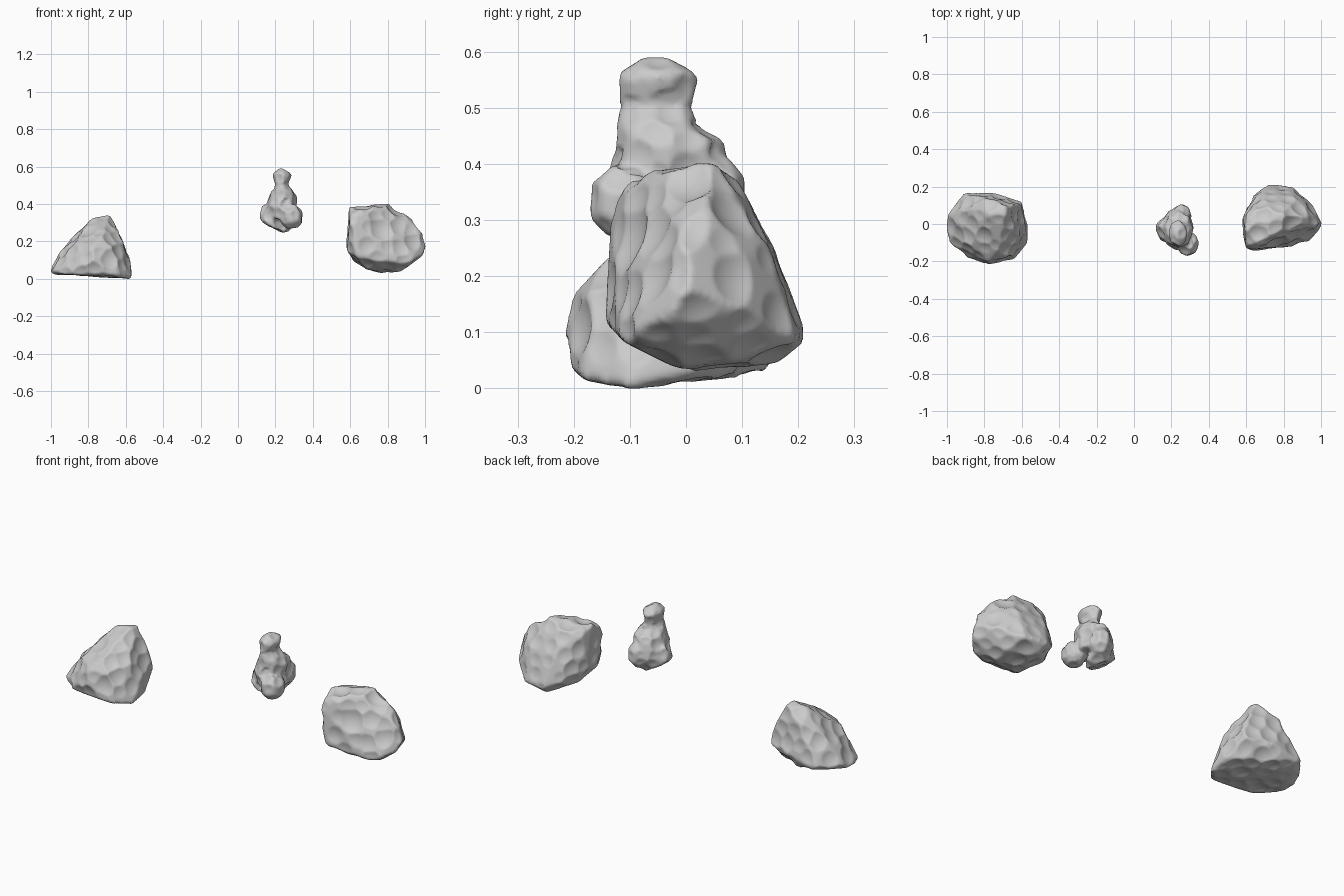
import bpy, bmesh, math, random
from mathutils import Vector

if "Cube" in bpy.data.objects:
    bpy.data.objects.remove(bpy.data.objects["Cube"])

VOXEL = 0.007


def add_hull(bm, points):
    """Closed convex lump around the points."""
    part = bmesh.new()
    for p in points:
        part.verts.new(p)
    res = bmesh.ops.convex_hull(part, input=part.verts[:])
    junk = list({g for g in res["geom_interior"] + res["geom_unused"]
                 if isinstance(g, bmesh.types.BMVert)})
    bmesh.ops.delete(part, geom=junk, context='VERTS')
    bmesh.ops.recalc_face_normals(part, faces=part.faces[:])
    tmp = bpy.data.meshes.new("tmp")
    part.to_mesh(tmp)
    part.free()
    bm.from_mesh(tmp)
    bpy.data.meshes.remove(tmp)


def ring(z, cx, cy, rx, ry, n=8):
    return [(cx + rx * math.cos(2 * math.pi * i / n),
             cy + ry * math.sin(2 * math.pi * i / n), z) for i in range(n)]


def blob(c, r):
    """Points of a coarse ellipsoid."""
    pts = []
    for lat in (-65, -25, 25, 65):
        a = math.radians(lat)
        pts += ring(c[2] + r[2] * math.sin(a), c[0], c[1],
                    r[0] * math.cos(a), r[1] * math.cos(a))
    return pts


def rock(name, lumps, seed, spacing, scoop_r, depth, grow, dents=(), rounding=6):
    """Fuse lumps, then chip the surface with shallow spherical scoops."""
    rng = random.Random(seed)
    bm = bmesh.new()
    for pts in lumps:
        add_hull(bm, pts)
    me = bpy.data.meshes.new(name)
    bm.to_mesh(me)
    bm.free()
    ob = bpy.data.objects.new(name, me)
    bpy.context.collection.objects.link(ob)
    rm = ob.modifiers.new("fuse", 'REMESH')
    rm.mode = 'VOXEL'
    rm.voxel_size = VOXEL
    sm = ob.modifiers.new("round", 'SMOOTH')
    sm.factor, sm.iterations = 0.5, rounding
    dg = bpy.context.evaluated_depsgraph_get()
    fused = bpy.data.meshes.new_from_object(ob.evaluated_get(dg))
    ob.modifiers.clear()
    ob.data = fused
    fused.name = name

    verts = fused.vertices
    normals = [v.normal.copy() for v in verts]
    co = [v.co + n * grow for v, n in zip(verts, normals)]
    order = list(range(len(co)))
    rng.shuffle(order)
    # scoop: ball centre, ball radius, anchor, reach, deepest push
    seeds, scoops = [], []
    for i in order:
        if all((co[i] - s).length > spacing for s in seeds):
            seeds.append(co[i])
            d = depth * rng.uniform(0.4, 1.4)
            scoops.append((co[i] + normals[i] * (scoop_r - d), scoop_r,
                           co[i], 1.3 * math.sqrt(2 * scoop_r * d), 1.2 * d))
    scoops += [(Vector(c), r, Vector(c), r, 0.05) for c, r in dents]
    # push every point inside a scoop ball out along its inward normal
    for i, p in enumerate(co):
        n, push = normals[i], 0.0
        for c, r, anchor, reach, cap in scoops:
            w = p - c
            k = w.length_squared - r * r
            if k < 0 and (p - anchor).length < reach:
                b = w.dot(n)
                push = max(push, min(cap, b + math.sqrt(b * b - k)))
        verts[i].co = p - n * push
    fused.update()
    sm = ob.modifiers.new("soften", 'SMOOTH')
    sm.factor, sm.iterations = 0.5, 2
    for f in fused.polygons:
        f.use_smooth = True
    return ob


# left rock: leaning pyramid with a wide base, its back edge raised
left_pts = [
    (-1.0, -.02, .03), (-.99, .05, .06), (-.98, -.1, .04), (-.91, .16, .06),
    (-.9, -.17, .03), (-.78, -.212, .09), (-.75, .16, .09), (-.78, .13, .03),
    (-.61, .12, .11), (-.62, .04, .02), (-.575, 0, .03), (-.575, -.1, .005),
    (-.64, -.18, .02), (-.585, -.04, .11), (-.605, .1, .15), (-.955, 0, .13),
    (-.89, .08, .21), (-.88, -.11, .18), (-.78, -.195, .165), (-.67, -.17, .16),
    (-.72, -.13, .235), (-.625, -.05, .22), (-.81, -.02, .27), (-.775, .05, .32),
    (-.69, .05, .335), (-.685, .1, .325), (-.63, .1, .22), (-.8, .13, .265),
    (-.72, -.2, .04)]
rock("left_rock", [left_pts], 3, .066, .12, .010, .007)

# right rock: flat front, rounded back, blocky upper left shoulder
right_pts = [
    (.60, -.03, .38), (.605, -.128, .31), (.615, -.1, .355), (.70, -.06, .385),
    (.68, -.1, .36), (.80, -.01, .395), (.80, .05, .395), (.61, .05, .36),
    (.70, .09, .365), (.84, .03, .375), (.92, .04, .32), (.975, 0, .26),
    (1.0, 0, .17), (.95, .1, .14), (.985, -.03, .13), (.93, -.09, .10),
    (.87, -.11, .09), (.87, -.02, .045), (.77, .02, .035), (.70, -.03, .05),
    (.64, -.138, .12), (.67, -.09, .08), (.62, .06, .10), (.59, -.06, .15),
    (.585, .04, .18), (.65, .16, .13), (.73, .21, .09), (.74, .16, .05),
    (.85, .19, .09), (.86, .14, .25), (.70, .155, .24), (.605, -.12, .2),
    (.92, .1, .23), (.88, .08, .055)]
rock("right_rock", [right_pts], 8, .066, .12, .010, .007,
     dents=[((.80, -.20, .30), .13), ((.66, -.06, .45), .085),
            ((.885, -.02, .43), .10), ((.93, -.15, .28), .10)])

# middle rock: knobbed column above a cluster of lumps
column = [(.585, .235, -.055, .014, .02), (.557, .235, -.05, .047, .069),
          (.50, .233, -.053, .030, .060), (.46, .240, -.05, .060, .072),
          (.44, .240, -.03, .072, .092), (.38, .230, -.03, .078, .108),
          (.32, .235, -.015, .08, .108)]
lumps = [ring(*a) + ring(*b) for a, b in zip(column, column[1:])]
left_lump = [(.12, -.03, .34), (.13, -.01, .385), (.125, .0, .31),
             (.145, -.085, .30), (.16, -.08, .37), (.19, -.1, .28),
             (.17, .04, .30), (.17, .03, .39), (.25, -.06, .25),
             (.22, .03, .255), (.28, .09, .31), (.25, .1, .36),
             (.21, -.03, .42), (.28, -.02, .26)]
lumps += [left_lump,
          blob((.286, -.105, .333), (.062, .068, .066)),
          blob((.255, .045, .345), (.052, .062, .07))]
rock("middle_rock", lumps, 5, .05, .08, .007, .006, rounding=4)
